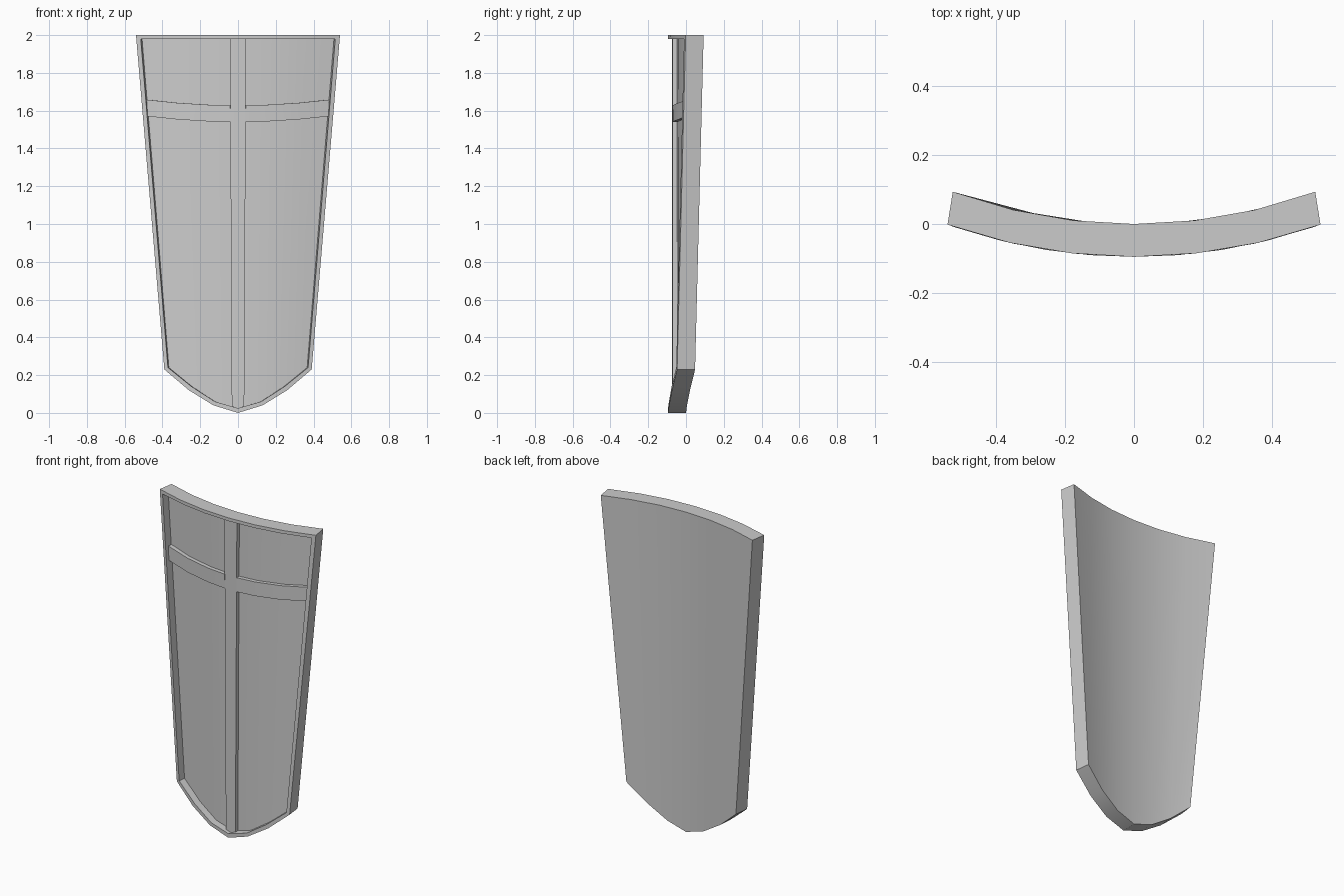
import bpy, bmesh
from mathutils import Vector

cube = bpy.data.objects.get("Cube")
if cube:
    bpy.data.objects.remove(cube, do_unlink=True)

grey = bpy.data.materials.new("plain_grey")
grey.use_nodes = True
colour = (0.6, 0.6, 0.6, 1)
grey.diffuse_color = colour
grey.node_tree.nodes["Principled BSDF"].inputs["Base Color"].default_value = colour

RADIUS = 1.61
THICK, PANEL, BAR = 0.095, 0.046, 0.022   # depths behind the front surface


def bend(x, z, depth):
    """Point on the curved front, pushed back by a depth."""
    y = RADIUS - (RADIUS ** 2 - x ** 2) ** 0.5 - THICK
    return Vector((x * (1 - 0.3 * depth), y + depth, z))


def loop(top, bottom, depth):
    """Closed outline: top row left to right, bottom row back again."""
    return [bend(x, z, depth) for x, z in top + bottom[::-1]]


def mirrored(row):
    return [(-x, z) for x, z in row[:0:-1]] + row


def build(name, loops):
    """Bridge outlines in order and close both ends with column strips."""
    bm = bmesh.new()
    rings = [[bm.verts.new(p) for p in pts] for pts in loops]
    n = len(rings[0])
    for a, b in zip(rings, rings[1:]):
        for i in range(n):
            j = (i + 1) % n
            bm.faces.new((a[i], a[j], b[j], b[i]))
    for ring in (rings[0], rings[-1]):
        for i in range(n // 2 - 1):
            bm.faces.new((ring[i], ring[i + 1], ring[n - 2 - i], ring[n - 1 - i]))
    bmesh.ops.recalc_face_normals(bm, faces=bm.faces)
    mesh = bpy.data.meshes.new(name)
    bm.to_mesh(mesh)
    bm.free()
    mesh.materials.append(grey)
    obj = bpy.data.objects.new(name, mesh)
    bpy.context.collection.objects.link(obj)
    bpy.ops.object.select_all(action='DESELECT')
    obj.select_set(True)
    bpy.context.view_layer.objects.active = obj
    bpy.ops.object.shade_smooth_by_angle(angle=0.5)
    return obj


# Curved body with a raised rim around a sunken panel
columns = [0, 1 / 3, 2 / 3, 1]
outer_top = mirrored([(0.54 * u, 2) for u in columns])
outer_low = mirrored([(0, 0), (0.13, 0.04), (0.26, 0.12), (0.39, 0.23)])
inner_top = mirrored([(0.515 * u, 1.98) for u in columns])
inner_low = mirrored([(0, 0.025), (0.123, 0.06), (0.247, 0.14), (0.371, 0.24)])
build("shield_body", [
    loop(outer_top, outer_low, THICK), loop(outer_top, outer_low, 0),
    loop(inner_top, inner_low, 0), loop(inner_top, inner_low, PANEL)])

# Upright bar of the cross
bar_top = mirrored([(0, 1.98), (0.043, 1.98)])
bar_low = mirrored([(0, 0.025), (0.033, 0.035)])
build("upright_bar", [loop(bar_top, bar_low, d) for d in (PANEL + 0.004, BAR)])

# Arms of the cross, rising slightly outwards
for side, name in ((-1, "right_arm"), (1, "left_arm")):
    us = [0.085, 1 / 3, 2 / 3, 1]
    arm_top = [(side * 0.487 * u, 1.628 + 0.03 * u * u) for u in us]
    arm_low = [(side * 0.481 * u, 1.54 + 0.03 * u * u) for u in us]
    build(name, [loop(arm_top, arm_low, d) for d in (PANEL + 0.004, BAR)])
